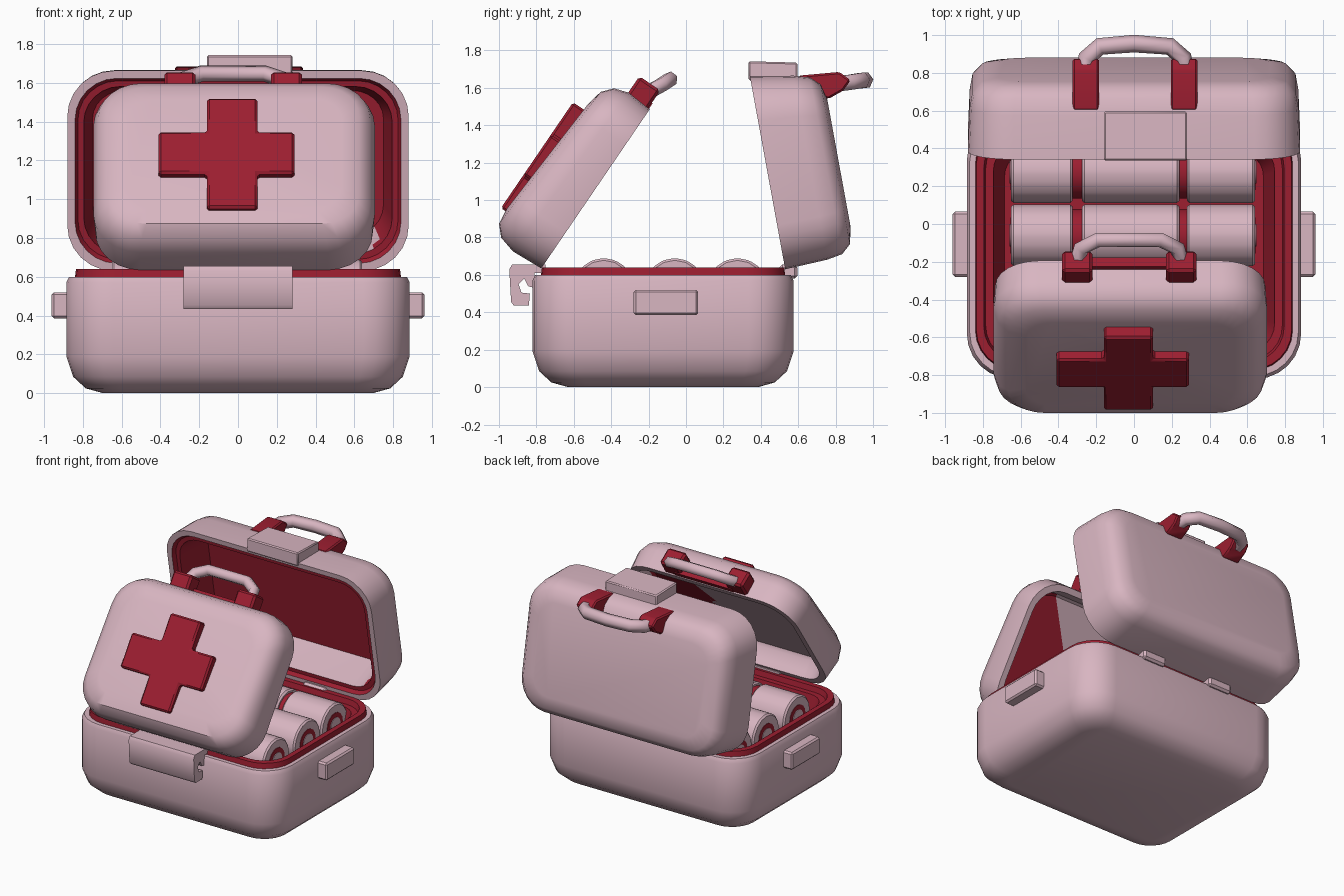
import bpy, bmesh, math
from mathutils import Matrix, Vector

if "Cube" in bpy.data.objects:
    bpy.data.objects.remove(bpy.data.objects["Cube"])


def material(name, rgb):
    m = bpy.data.materials.new(name)
    m.diffuse_color = (*rgb, 1)
    m.use_nodes = True
    m.node_tree.nodes["Principled BSDF"].inputs["Base Color"].default_value = m.diffuse_color
    return m


MATS = [material("dusty_pink", (0.69, 0.465, 0.535)), material("deep_red", (0.335, 0.013, 0.03))]
PINK, RED = 0, 1


def frame(origin, ax, ay, az):
    m = Matrix((ax, ay, az)).transposed().to_4x4()
    m.translation = Vector(origin)
    return m


def finish(name, bm, M, angle=35):
    bm.transform(M)
    bmesh.ops.recalc_face_normals(bm, faces=bm.faces)
    me = bpy.data.meshes.new(name)
    bm.to_mesh(me)
    bm.free()
    for m in MATS:
        me.materials.append(m)
    ob = bpy.data.objects.new(name, me)
    bpy.context.collection.objects.link(ob)
    bpy.ops.object.select_all(action='DESELECT')
    ob.select_set(True)
    bpy.context.view_layer.objects.active = ob
    bpy.ops.object.shade_smooth_by_angle(angle=math.radians(angle))
    return ob


def shell(name, w, d, r, profile, M, taper=0, lean=0, recolour=None):
    """Rounded-rectangle loops (inset, height, band colour), closed at both ends."""
    bm = bmesh.new()
    loops = []
    n = 6
    for inset, h, mat in profile:
        a, b, rr = w - inset, d - inset, max(r - inset * 0.6, 0.06)
        loop = []
        for q, (sx, sy) in enumerate(((1, 1), (-1, 1), (-1, -1), (1, -1))):
            for i in range(n + 1):
                t = math.pi / 2 * (q + i / n)
                x = sx * (a - rr) + rr * math.cos(t)
                y = sy * (b - rr) + rr * math.sin(t)
                z = h * (1 - taper * y)
                loop.append(bm.verts.new((x, y - lean * z * max(0, y / d), z)))
        loops.append(loop)
    for k in range(1, len(loops)):
        A, B = loops[k - 1], loops[k]
        for i in range(len(A)):
            j = (i + 1) % len(A)
            f = bm.faces.new((A[i], A[j], B[j], B[i]))
            f.material_index = profile[k][2]
            if recolour and f.material_index == RED and recolour(f.calc_center_median()):
                f.material_index = PINK
    bm.faces.new(loops[0]).material_index = profile[0][2]
    bm.faces.new(loops[-1]).material_index = profile[-1][2]
    return finish(name, bm, M)


def prism(name, pts, lo, hi, M, mat, bevel=0.0):
    """Extrude a 2D outline from lo to hi along the frame's third axis."""
    bm = bmesh.new()
    A = [bm.verts.new((x, y, lo)) for x, y in pts]
    B = [bm.verts.new((x, y, hi)) for x, y in pts]
    bm.faces.new(A)
    bm.faces.new(B)
    for i in range(len(A)):
        j = (i + 1) % len(A)
        bm.faces.new((A[i], A[j], B[j], B[i]))
    bmesh.ops.recalc_face_normals(bm, faces=bm.faces)
    if bevel:
        bmesh.ops.bevel(bm, geom=bm.edges[:], offset=bevel, segments=1, affect='EDGES', profile=0.5)
    for f in bm.faces:
        f.material_index = mat
    return finish(name, bm, M)


def rect(x0, y0, x1, y1):
    return [(x0, y0), (x1, y0), (x1, y1), (x0, y1)]


def grip(name, pts, radius, M):
    cu = bpy.data.curves.new(name, 'CURVE')
    cu.dimensions = '3D'
    cu.bevel_depth, cu.bevel_resolution, cu.use_fill_caps = radius, 1, True
    sp = cu.splines.new('POLY')
    sp.points.add(len(pts) - 1)
    for p, c in zip(sp.points, pts):
        p.co = (*(M @ Vector(c)), 1)
    cu.materials.append(MATS[PINK])
    ob = bpy.data.objects.new(name, cu)
    bpy.context.collection.objects.link(ob)
    bpy.ops.object.select_all(action='DESELECT')
    ob.select_set(True)
    bpy.context.view_layer.objects.active = ob
    bpy.ops.object.convert(target='MESH')


WORLD = Matrix.Identity(4)
SIDE = frame((0, 0, 0), (0, 1, 0), (0, 0, 1), (1, 0, 0))      # outline in y,z, extruded in x
LID = frame((0, 0.436, 1.146), (1, 0, 0), (0, -0.18, 0.983), (0, 0.983, 0.18))
CASE = frame((-0.02, -0.484, 1.06), (1, 0, 0), (0, 0.563, 0.826), (0, -0.826, 0.563))

# Base tray with red lining and raised red lip
shell("base_tray", 0.885, 0.6975, 0.24,
      [(0.19, 0, PINK), (0.1, 0.025, PINK), (0.035, 0.085, PINK), (0, 0.19, PINK),
       (0, 0.57, PINK), (0.015, 0.6, PINK), (0.045, 0.6, PINK), (0.05, 0.64, RED),
       (0.09, 0.64, RED), (0.1, 0.6, RED), (0.14, 0.6, RED), (0.2, 0.36, RED)],
      Matrix.Translation((0, -0.1225, 0)))

# Open lid with red lining, pale along its lower inside wall
shell("lid", 0.88, 0.525, 0.24,
      [(0.16, 0.385, PINK), (0.07, 0.365, PINK), (0.025, 0.315, PINK), (0.01, 0.23, PINK),
       (0, 0, PINK), (0.04, 0, PINK), (0.055, 0.03, RED), (0.085, 0.03, RED),
       (0.095, 0.1, RED), (0.13, 0.31, RED)],
      LID, lean=0.13, recolour=lambda c: c.y < -0.36 and c.z > 0.04 and abs(c.x) < 0.7)

# Small hollow case leaning at the front, its lining mostly pale
shell("small_case", 0.725, 0.525, 0.24,
      [(0.17, 0.31, PINK), (0.08, 0.295, PINK), (0.025, 0.245, PINK), (0, 0.16, PINK),
       (0.01, 0, PINK), (0.055, 0, PINK), (0.065, 0.04, PINK), (0.08, 0.12, PINK),
       (0.1, 0.14, RED), (0.5, 0.14, RED), (0.505, 0.14, PINK)],
      CASE, taper=0.2, recolour=lambda c: c.x < 0.15 or c.y < -0.3)

# Raised cross on the small case
cross = [(-0.14, -0.37), (0.12, -0.37), (0.12, -0.155), (0.31, -0.155), (0.31, 0.105), (0.12, 0.105),
         (0.12, 0.315), (-0.14, 0.315), (-0.14, 0.105), (-0.39, 0.105), (-0.39, -0.155), (-0.14, -0.155)]
prism("cross", cross, 0.24, 0.36, CASE, RED, 0.012)

# Small case handle
for side, x in (("left", -0.28), ("right", 0.27)):
    prism("small_handle_mount_" + side, rect(x - 0.08, 0.47, x + 0.08, 0.63), 0.01, 0.145, CASE, RED, 0.015)
prism("small_handle_bar", rect(-0.25, 0.48, 0.25, 0.55), 0.005, 0.06, CASE, RED)
grip("small_handle", [(-0.28, 0.58, 0.06), (-0.26, 0.66, 0.02), (-0.17, 0.71, 0), (0.16, 0.71, 0),
                      (0.25, 0.66, 0.02), (0.27, 0.58, 0.06)], 0.042, CASE)

# Lid handle
mount = [(0.6, 1.665), (0.82, 1.685), (0.88, 1.64), (0.84, 1.585), (0.76, 1.54), (0.62, 1.6)]
for side, x in (("left", -0.255), ("right", 0.265)):
    prism("lid_handle_mount_" + side, mount, x - 0.07, x + 0.07, SIDE, RED, 0.01)
grip("lid_handle", [(-0.26, 0.8, 1.62), (-0.25, 0.88, 1.63), (-0.18, 0.94, 1.64), (0, 0.955, 1.64),
                    (0.19, 0.94, 1.64), (0.26, 0.88, 1.63), (0.27, 0.8, 1.62)], 0.047, WORLD)

# Latches on lid and base
prism("lid_latch", [(0.335, 1.64), (0.595, 1.63), (0.595, 1.735), (0.335, 1.742)], -0.16, 0.28, SIDE, PINK, 0.008)
hook = [(-0.75, 0.655), (-0.93, 0.655), (-0.945, 0.63), (-0.935, 0.455), (-0.92, 0.435), (-0.84, 0.435),
        (-0.835, 0.5), (-0.88, 0.505), (-0.895, 0.55), (-0.865, 0.58), (-0.845, 0.54), (-0.81, 0.53),
        (-0.81, 0.61), (-0.75, 0.61)]
prism("base_latch", hook, -0.28, 0.28, SIDE, PINK)

# Side grips and rear hinges
for side, s in (("left", -1), ("right", 1)):
    x0, x1 = sorted((s * 0.86, s * 0.96))
    prism("side_grip_" + side, rect(-0.28, 0.385, 0.065, 0.52), x0, x1, SIDE, PINK, 0.012)
    prism("hinge_" + side, rect(0.5, 0.58, 0.595, 0.655), s * 0.3 - 0.1, s * 0.3 + 0.1, SIDE, PINK, 0.015)


# Bandage rolls with red straps between them
def roll(name, y, r, x0, x1, mat, bevel=0.0):
    pts = [(y + r * math.cos(i * math.pi / 8), 0.525 + r * math.sin(i * math.pi / 8)) for i in range(16)]
    prism(name, pts, x0, x1, SIDE, mat, bevel)


for row, y in enumerate((-0.44, -0.06, 0.275)):
    for col, (x0, x1) in enumerate(((-0.65, -0.325), (-0.275, 0.24), (0.28, 0.64))):
        roll(f"roll_{row}_{col}", y, 0.165, x0, x1, PINK, 0.012)
    roll(f"roll_strap_{row}", y, 0.14, -0.6, 0.6, RED)
    for side, x in (("left", -0.65), ("right", 0.64)):
        roll(f"roll_ring_{row}_{side}", y, 0.095, x - 0.004, x + 0.004, RED)
        roll(f"roll_core_{row}_{side}", y, 0.06, x - 0.008, x + 0.008, PINK)
